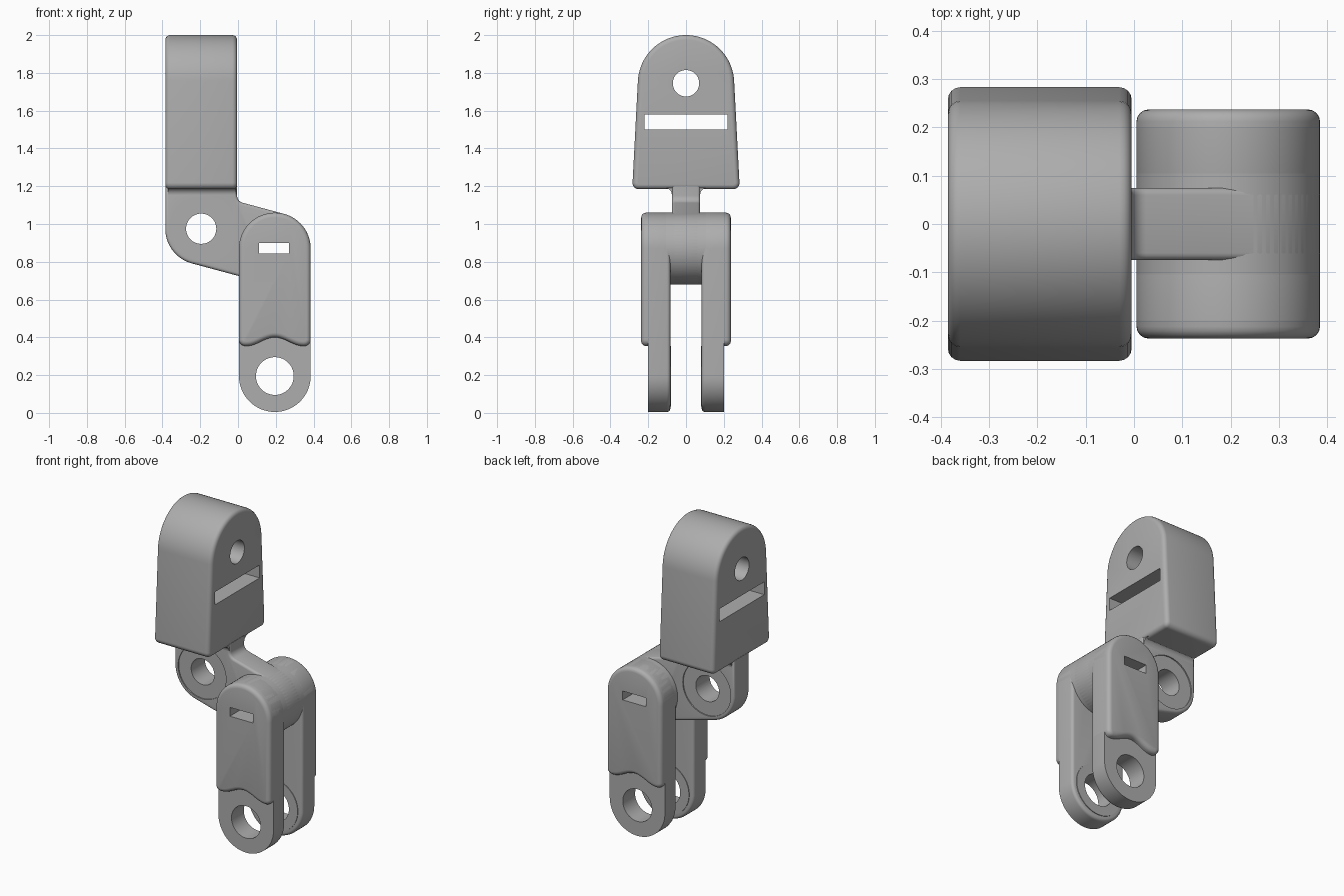
import bpy, bmesh
from math import sin, cos, pi, radians
from mathutils import Vector

if "Cube" in bpy.data.objects:
    bpy.data.objects.remove(bpy.data.objects["Cube"], do_unlink=True)

grey = bpy.data.materials.new("plain grey")
grey.use_nodes = True
COLOUR = (0.42, 0.42, 0.42, 1)
grey.diffuse_color = COLOUR
grey.node_tree.nodes["Principled BSDF"].inputs["Base Color"].default_value = COLOUR


def arc(cx, cz, r, a, b, n=24):
    """Points on an arc from angle a to angle b, in degrees."""
    steps = [radians(a + (b - a) * i / n) for i in range(n + 1)]
    return [(cx + r * cos(t), cz + r * sin(t)) for t in steps]


def prism(name, points, axis, lo, hi, round_lo=0, round_hi=0):
    """Extrude a side profile along x or y and round its end edges."""
    def place(p, d):
        return Vector((d, p[0], p[1])) if axis == "x" else Vector((p[0], d, p[1]))
    bm = bmesh.new()
    ends = [[bm.verts.new(place(p, d)) for p in points] for d in (lo, hi)]
    caps = [bm.faces.new(ring) for ring in ends]
    n = len(points)
    for i in range(n):
        j = (i + 1) % n
        bm.faces.new((ends[0][i], ends[0][j], ends[1][j], ends[1][i]))
    bmesh.ops.recalc_face_normals(bm, faces=bm.faces)
    loops = [(list(cap.edges), r) for cap, r in zip(caps, (round_lo, round_hi)) if r]
    for edges, r in loops:
        bmesh.ops.bevel(bm, geom=edges, offset=r, offset_type="OFFSET", segments=4,
                        profile=0.5, affect="EDGES", clamp_overlap=False)
    mesh = bpy.data.meshes.new(name)
    bm.to_mesh(mesh)
    bm.free()
    mesh.materials.append(grey)
    obj = bpy.data.objects.new(name, mesh)
    bpy.context.collection.objects.link(obj)
    return obj


def activate(obj):
    bpy.ops.object.select_all(action="DESELECT")
    obj.select_set(True)
    bpy.context.view_layer.objects.active = obj


def finish(obj, cutters=(), mirror=False):
    """Mirror to the other side, cut the openings and smooth."""
    activate(obj)
    if mirror:
        mod = obj.modifiers.new("mirror", "MIRROR")
        mod.use_axis = (False, True, False)
        mod.use_mirror_merge = False
        bpy.ops.object.modifier_apply(modifier=mod.name)
    for cutter in cutters:
        mod = obj.modifiers.new("cut", "BOOLEAN")
        mod.operation, mod.solver, mod.object = "DIFFERENCE", "EXACT", cutter
        bpy.ops.object.modifier_apply(modifier=mod.name)
    bpy.ops.object.shade_smooth_by_angle(angle=radians(32))


def circle(cx, cz, r, n=64):
    return arc(cx, cz, r, 0, 360, n)[:-1]


def rectangle(a0, a1, z0, z1):
    return [(a0, z0), (a1, z0), (a1, z1), (a0, z1)]


R = 0.19                      # shared lug radius
LX, LZ = -0.195, 0.975        # upper pivot
CX, CZ = 0.195, 0.87          # fork crown
PZ = 0.195                    # lower pivot
TILT = 75                     # normal direction of the slanted link
X0, X1 = -0.385, -0.005       # upper block ends

# Cutters
block_hole = prism("block_hole_cutter", circle(0, 1.745, 0.07), "x", -1, 1)
block_slot = prism("block_slot_cutter", rectangle(-0.22, 0.22, 1.5, 1.58), "x", -1, 1)
link_hole = prism("link_hole_cutter", circle(LX, LZ, 0.08), "y", -1, 1)
recesses = [prism("link_recess_cutter", circle(LX, LZ, 0.165), "y", min(a, b), max(a, b))
            for a, b in ((0.068, 0.3), (-0.068, -0.3))]
fork_slot = prism("fork_slot_cutter", rectangle(0.11, 0.27, 0.845, 0.9), "y", -1, 1)
fork_hole = prism("fork_hole_cutter", circle(CX, PZ, 0.1), "y", -1, 1)
cutters = [block_hole, block_slot, link_hole, *recesses, fork_slot, fork_hole]

# Tapered upper block with a round top
profile = (arc(0, 1.745, 0.255, 3, 177, 40)
           + arc(-0.25, 1.217, 0.033, 177, 270, 8) + arc(0.25, 1.217, 0.033, 270, 363, 8))
block = prism("upper_block", profile, "x", X0, X1, 0.025, 0.025)
finish(block, [block_hole, block_slot])

# Flared neck under the block
flare = arc(0.11, 1.155, 0.035, 180, 90, 8)
profile = flare + [(-y, z) for y, z in reversed(flare)]
finish(prism("neck_flare", profile, "x", X0 + 0.015, X1 - 0.005))

# Slanted link between the two pivots
profile = (arc(CX, CZ, R, TILT, TILT - 180, 32) + arc(LX, LZ, R, 255, 180, 20)
           + [(X0, 1.2), (X1, 1.2)] + arc(0.035, 1.151, 0.04, 180, 255, 8))
link = prism("link_plate", profile, "y", -0.075, 0.075, 0.015, 0.015)
finish(link, [*recesses, link_hole, fork_slot])

# Solid crown joining the fork arms
crown = prism("fork_crown", circle(CX, CZ, R), "y", -0.105, 0.105)
finish(crown, [fork_slot])

# Fork arms with rounded inner edges
profile = arc(CX, CZ, R, 0, 180, 32) + arc(CX, PZ, R, 180, 360, 32)
arms = prism("fork_arms", profile, "y", 0.083, 0.2, 0.018, 0)
finish(arms, [fork_slot, fork_hole], mirror=True)

# Thin pads around the lower holes, inside the fork
pads = prism("fork_pads", circle(CX, PZ, 0.16), "y", 0.079, 0.1)
finish(pads, [fork_hole], mirror=True)

# Thick outer covers with a wavy lower edge
wave = [(0.045 + 0.3 * i / 24, 0.377 - 0.023 * cos(2 * pi * i / 24)) for i in range(25)]
profile = (arc(CX, CZ, R, 0, 180, 32) + arc(0.04, 0.389, 0.035, 180, 270, 8)
           + wave + arc(0.35, 0.389, 0.035, 270, 360, 8))
covers = prism("fork_covers", profile, "y", 0.103, 0.237, 0, 0.025)
finish(covers, [fork_slot], mirror=True)

for cutter in cutters:
    bpy.data.objects.remove(cutter, do_unlink=True)
